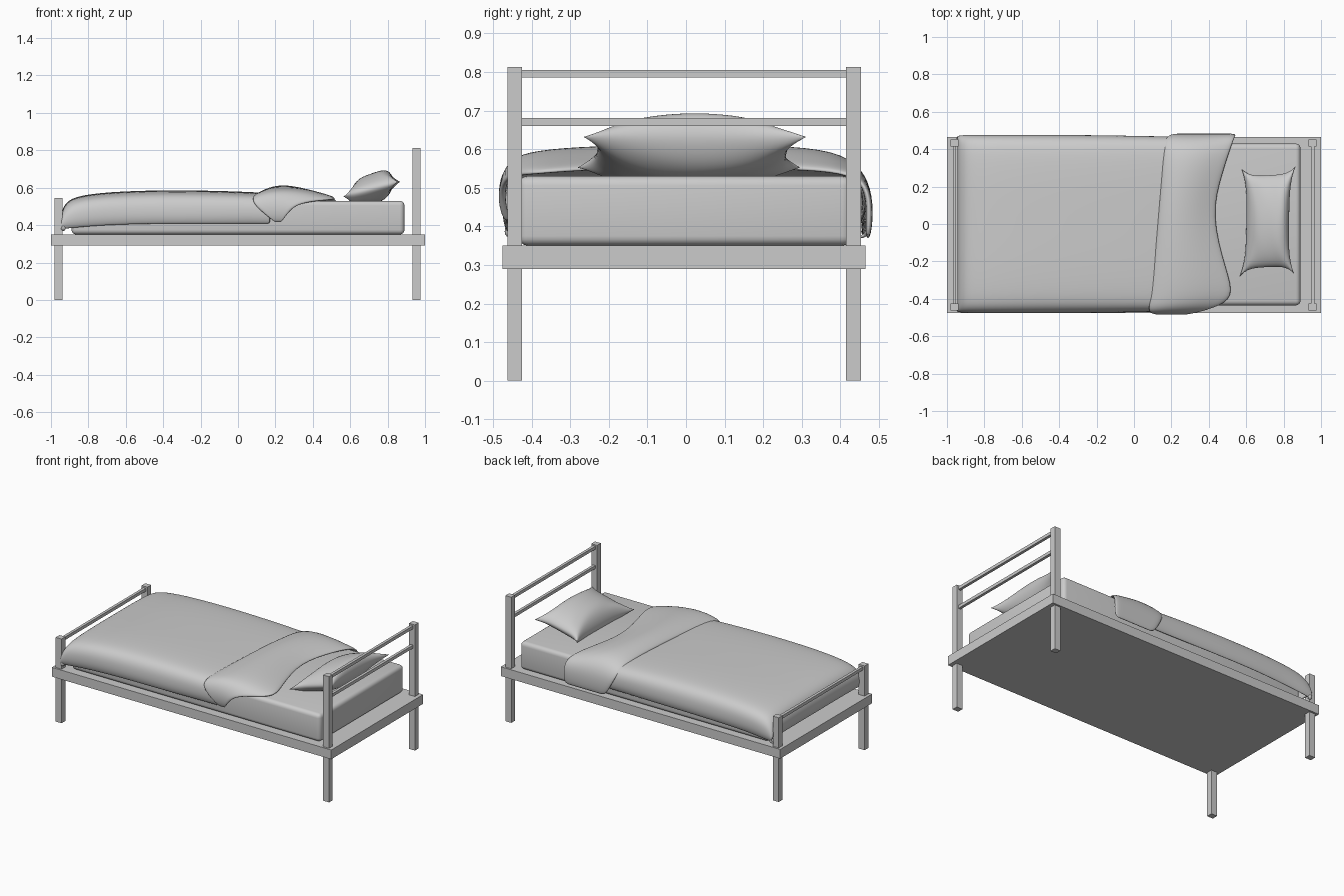
import bpy, bmesh, math

cube = bpy.data.objects.get("Cube")
if cube:
    bpy.data.objects.remove(cube, do_unlink=True)

grey = bpy.data.materials.new("soft_grey")
grey.use_nodes = True
grey.diffuse_color = (0.6, 0.6, 0.6, 1)
grey.node_tree.nodes["Principled BSDF"].inputs["Base Color"].default_value = (0.6, 0.6, 0.6, 1)

MID = -0.005  # centre line of the frame


def add_object(name, bm, smooth=False):
    mesh = bpy.data.meshes.new(name)
    bm.to_mesh(mesh)
    bm.free()
    mesh.materials.append(grey)
    for face in mesh.polygons:
        face.use_smooth = smooth
    obj = bpy.data.objects.new(name, mesh)
    bpy.context.collection.objects.link(obj)
    return obj


def box(name, x, y, z, bevel=0):
    """Box from (low, high) ranges, optionally with rounded edges."""
    bm = bmesh.new()
    bmesh.ops.create_cube(bm, size=1)
    for v in bm.verts:
        for axis, (low, high) in enumerate((x, y, z)):
            v.co[axis] = high if v.co[axis] > 0 else low
    if bevel:
        bmesh.ops.bevel(bm, geom=bm.edges[:], offset=bevel, segments=4,
                        profile=0.5, affect='EDGES')
    return add_object(name, bm, bevel > 0)


def sheet(name, rows, thickness=0):
    """Smooth cloth surface through rows of points, facing up."""
    bm = bmesh.new()
    grid = [[bm.verts.new(p) for p in row] for row in rows]
    for a, b in zip(grid, grid[1:]):
        for i in range(len(a) - 1):
            bm.faces.new((a[i], a[i + 1], b[i + 1], b[i]))
    bmesh.ops.recalc_face_normals(bm, faces=bm.faces[:])
    if sum(f.normal.z * f.calc_area() for f in bm.faces) < 0:
        bmesh.ops.reverse_faces(bm, faces=bm.faces[:])
    obj = add_object(name, bm, True)
    if thickness:
        solid = obj.modifiers.new("thickness", 'SOLIDIFY')
        solid.thickness = thickness
        solid.offset = -1
    sub = obj.modifiers.new("smooth", 'SUBSURF')
    sub.levels = sub.render_levels = 2
    return obj


# Frame: platform, posts and rails
box("platform", (-1, 1), (MID - 0.47, MID + 0.47), (0.29, 0.35))
for end, x, top, rails in (("foot", -0.96, 0.545, (0.525,)),
                           ("head", 0.955, 0.813, (0.67, 0.795))):
    for side, s in (("right", -1), ("left", 1)):
        y = MID + s * 0.439
        box(f"{end}_post_{side}", (x - 0.021, x + 0.021), (y - 0.019, y + 0.019), (0, top))
    for n, z in enumerate(rails, 1):
        box(f"{end}_rail_{n}", (x - 0.009, x + 0.009), (MID - 0.425, MID + 0.425),
            (z - 0.01, z + 0.01))

# Mattress
box("mattress", (-0.89, 0.89), (-0.435, 0.43), (0.35, 0.53), 0.025)

# Blanket: a half cross-section (width, height fraction) swept along stations
half = [(0.97, 0), (1, 0.2), (1, 0.45), (0.985, 0.65), (0.94, 0.83), (0.84, 0.94),
        (0.6, 0.985), (0.3, 1)]
section = ([(-w, h) for w, h in half] + [(0, 1)] + [(w, h) for w, h in reversed(half)])
stations = [(-0.925, 0.385, 0.455), (-0.945, 0.42, 0.465), (-0.945, 0.47, 0.468),
            (-0.925, 0.515, 0.472), (-0.88, 0.55, 0.478), (-0.75, 0.573, 0.48),
            (-0.5, 0.586, 0.475), (-0.2, 0.586, 0.474), (0.05, 0.578, 0.473),
            (0.15, 0.572, 0.472), (0.27, 0.565, 0.465)]
rows = []
for n, (x, top, width) in enumerate(stations):
    shear = 0.1 if n == len(stations) - 1 else 0
    row = []
    for w, h in section:
        bottom = min(0.375 + 0.03 * min(1, (x + 0.95) / 0.3), top)
        ripple = 0.006 * math.sin(14 * x + 3 * w) * (1 - h)
        row.append((x + shear * w, w * (width + ripple), bottom + (top - bottom) * h))
    rows.append(row)
sheet("blanket", rows, 0.012)

# Turned-back fold: each row is (y, z, foot edge x, head edge x, puffiness)
fold = [(-0.472, 0.412, 0.20, 0.23, 0), (-0.487, 0.46, 0.14, 0.265, 0),
        (-0.484, 0.52, 0.08, 0.31, 0.2), (-0.455, 0.563, 0.075, 0.43, 0.7),
        (-0.395, 0.578, 0.08, 0.545, 1), (-0.25, 0.59, 0.10, 0.50, 1),
        (0.05, 0.595, 0.125, 0.415, 1), (0.28, 0.59, 0.145, 0.48, 1),
        (0.41, 0.575, 0.155, 0.52, 0.8), (0.468, 0.53, 0.165, 0.54, 0.3),
        (0.487, 0.46, 0.195, 0.545, 0), (0.48, 0.365, 0.245, 0.545, 0)]
puff = [-0.015, 0.012, 0.02, 0.017, 0.006, -0.012, -0.032]
sheet("blanket_fold",
      [[(a + (b - a) * i / 6, y, z + p * k) for i, p in enumerate(puff)]
       for y, z, a, b, k in fold], 0.018)

# Pillow: two puffed sheets with pinched sides, leaning up to the head
N = 16


def pillow_point(i, j, side):
    # finer spacing close to the seams
    u = math.sin(math.pi / 2 * (2 * i / N - 1))
    v = math.sin(math.pi / 2 * (2 * j / N - 1))
    x = 0.715 + u * (0.148 - 0.033 * (1 - v ** 4)) + 0.005 * v
    y = 0.015 + v * (0.292 - 0.045 * (1 - u ** 4)) + 0.008 * u
    crease = 1 + 0.08 * math.sin(9 * u + 5 * v) * abs(u * v)
    height = 0.085 * ((1 - u ** 4) ** 0.6) * ((1 - v ** 2) ** 0.55) * crease
    z = 0.592 + 0.04 * u + side * height
    return (x, y, max(z, 0.525))


bm = bmesh.new()
for side in (1, -1):
    grid = [[bm.verts.new(pillow_point(i, j, side)) for j in range(N + 1)]
            for i in range(N + 1)]
    for i in range(N):
        for j in range(N):
            quad = (grid[i][j], grid[i + 1][j], grid[i + 1][j + 1], grid[i][j + 1])
            bm.faces.new(quad[::side])
bmesh.ops.remove_doubles(bm, verts=bm.verts[:], dist=0.0005)
bmesh.ops.recalc_face_normals(bm, faces=bm.faces[:])
pillow = add_object("pillow", bm, True)
sub = pillow.modifiers.new("smooth", 'SUBSURF')
sub.levels = sub.render_levels = 1
